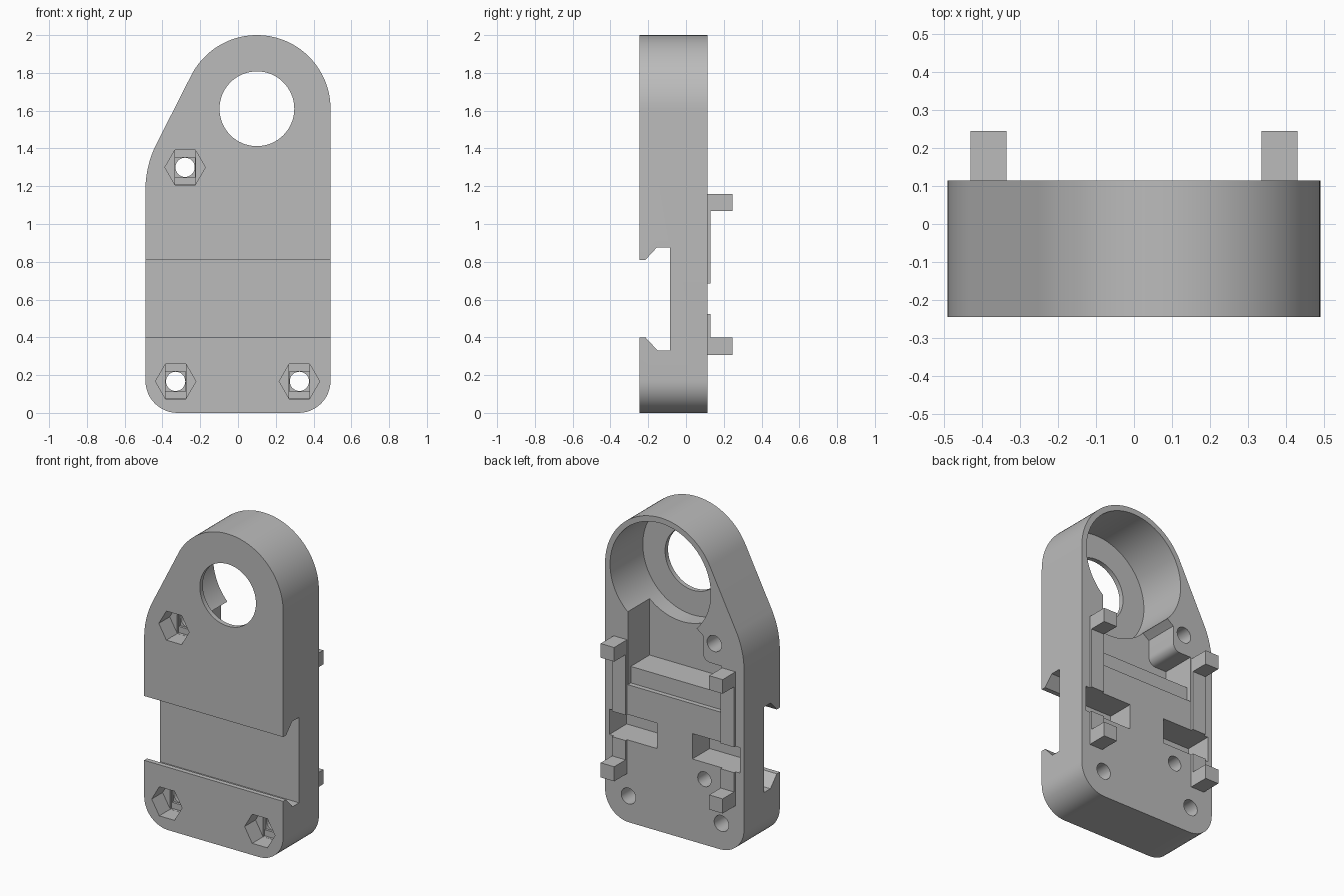
import bpy, bmesh
from math import sin, cos, radians, atan2, degrees

cube = bpy.data.objects.get("Cube")
if cube:
    bpy.data.objects.remove(cube, do_unlink=True)

grey = bpy.data.materials.new("plain grey")
grey.use_nodes = True
grey.diffuse_color = (0.5, 0.5, 0.5, 1)
grey.node_tree.nodes["Principled BSDF"].inputs["Base Color"].default_value = (0.5, 0.5, 0.5, 1)

FRONT, BACK = -0.245, 0.115


def arc(cx, cz, r, a0, a1, n):
    """Points on an arc, angles in degrees."""
    steps = [radians(a0 + (a1 - a0) * i / n) for i in range(n + 1)]
    return [(cx + r * cos(a), cz + r * sin(a)) for a in steps]


def circle(cx, cz, r, n=48, start=0):
    return arc(cx, cz, r, start, start + 360, n)[:-1]


def rect(x0, x1, z0, z1):
    return [(x0, z0), (x1, z0), (x1, z1), (x0, z1)]


def prism(name, pts, lo, hi, along="y"):
    """Extrude an outline: (x, z) along y, or (y, z) along x."""
    place = (lambda p, d: (p[0], d, p[1])) if along == "y" else (lambda p, d: (d, p[0], p[1]))
    bm = bmesh.new()
    face = bm.faces.new([bm.verts.new(place(p, lo)) for p in pts])
    out = bmesh.ops.extrude_face_region(bm, geom=[face])
    for v in out["geom"]:
        if isinstance(v, bmesh.types.BMVert):
            v.co = place((v.co.x, v.co.z) if along == "y" else (v.co.y, v.co.z), hi)
    bmesh.ops.recalc_face_normals(bm, faces=bm.faces[:])
    mesh = bpy.data.meshes.new(name)
    bm.to_mesh(mesh)
    bm.free()
    mesh.materials.append(grey)
    obj = bpy.data.objects.new(name, mesh)
    bpy.context.collection.objects.link(obj)
    return obj


# Body outline: eye at the top, slanted shoulder, rounded bottom corners
lean = degrees(atan2(1, 2))
outline = (arc(0.1, 1.61, 0.39, 0, 180 - lean, 48)
           + arc(0.05, 1.18, 0.54, 180 - lean, 180, 12)
           + arc(-0.32, 0.17, 0.17, 180, 270, 12)
           + arc(0.32, 0.17, 0.17, 270, 360, 12))
body = prism("bracket_body", outline, FRONT, BACK)

cutters = []


def cut(name, pts, lo, hi, along="y"):
    obj = prism(name + "_cutter", pts, lo, hi, along)
    obj.hide_render = True
    cutters.append(obj)


# Dovetail slot across the front
cut("dovetail", [(-0.3, 0.81), (-0.215, 0.81), (-0.155, 0.875), (-0.085, 0.875),
                 (-0.085, 0.33), (-0.15, 0.33), (-0.215, 0.4), (-0.3, 0.4)], -1, 1, "x")

# Eye: wide bore from the back and a smaller hole through the front wall
cut("bore", circle(0.1, 1.61, 0.355, 96), -0.215, 0.3)
cut("eye_hole", circle(0.1, 1.61, 0.198, 64), -0.4, 0.3)

# Deep back pocket, stepping round the upper screw boss
pocket = ([(0.33, 0.98), (0.33, 1.35), (0.2, 1.4), (-0.1, 1.4), (-0.16, 1.36), (-0.2, 1.33)]
          + arc(-0.25, 1.22, 0.05, 0, -90, 6) + [(-0.33, 1.17), (-0.33, 0.98)])
cut("pocket", pocket, -0.105, 0.3)
cut("shallow_recess", rect(-0.33, 0.33, 0.875, 1.0), 0.085, 0.3)

# Side notches in the back
for x0, x1 in ((0.125, 0.46), (-0.46, -0.125)):
    cut("notch", rect(x0, x1, 0.523, 0.685), -0.06, 0.3)

# Screw holes with hexagonal nut traps and stepped bridging layers
for x, z in ((-0.28, 1.3), (-0.33, 0.167), (0.325, 0.167)):
    cut("screw_hole", circle(x, z, 0.051, 32), -0.2, 0.3)
    cut("nut_trap", circle(x, z, 0.107, 6), -0.4, -0.135)
    cut("bridge_slot", rect(x - 0.054, x + 0.054, z - 0.092, z + 0.092), -0.2, -0.12)
    cut("bridge_square", rect(x - 0.053, x + 0.053, z - 0.053, z + 0.053), -0.2, -0.105)
cut("blind_hole", circle(-0.21, 0.417, 0.047, 32), 0.0, 0.3)

for c in cutters:
    mod = body.modifiers.new(c.name, "BOOLEAN")
    mod.operation = "DIFFERENCE"
    mod.solver = "EXACT"
    mod.object = c

# Bake the cuts and discard the cutters
deps = bpy.context.evaluated_depsgraph_get()
baked = bpy.data.meshes.new_from_object(body.evaluated_get(deps))
body.modifiers.clear()
body.data = baked
for c in cutters:
    bpy.data.objects.remove(c, do_unlink=True)

# Clip posts and thin rails on both sides of the back
for side, x0, x1 in (("left", 0.335, 0.43), ("right", -0.43, -0.335)):
    for level, z0, z1 in (("upper", 1.07, 1.16), ("lower", 0.307, 0.4)):
        prism(f"{side}_{level}_post", rect(x0, x1, z0, z1), BACK - 0.01, 0.245)
    for level, z0, z1 in (("upper", 0.685, 1.07), ("lower", 0.4, 0.523)):
        prism(f"{side}_{level}_rail", rect(x0, x1, z0, z1), BACK - 0.01, 0.13)

# Smooth the curved walls, keep edges sharp
bpy.ops.object.select_all(action="DESELECT")
body.select_set(True)
bpy.context.view_layer.objects.active = body
bpy.ops.object.shade_smooth_by_angle(angle=radians(25))
